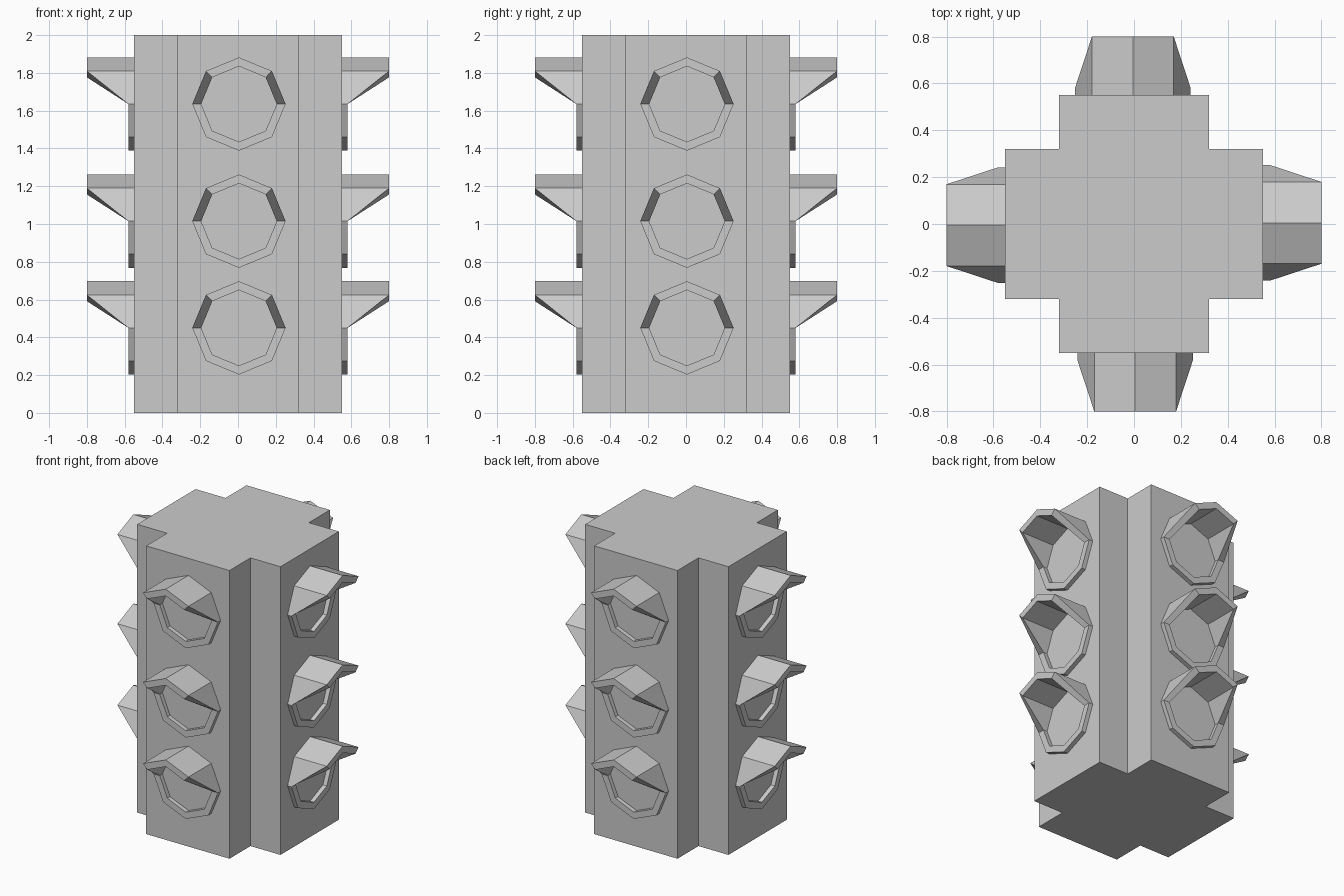
import bpy, bmesh
from math import sin, cos, pi
from mathutils import Matrix

if "Cube" in bpy.data.objects:
    bpy.data.objects.remove(bpy.data.objects["Cube"])

FACE, ARM = 0.55, 0.32        # body half width, half width of each cross arm
R_OUT, R_IN = 0.247, 0.2      # lamp rim radii


def make_object(name, bm):
    bmesh.ops.recalc_face_normals(bm, faces=bm.faces)
    mesh = bpy.data.meshes.new(name)
    bm.to_mesh(mesh)
    bm.free()
    obj = bpy.data.objects.new(name, mesh)
    bpy.context.collection.objects.link(obj)
    return obj


# Cross-shaped signal housing, one extruded profile
bm = bmesh.new()
profile = []
for q in range(4):
    c, s = round(cos(q * pi / 2)), round(sin(q * pi / 2))
    for x, y in ((FACE, -ARM), (FACE, ARM), (ARM, ARM)):
        profile.append(bm.verts.new((c * x - s * y, s * x + c * y, 0)))
base = bm.faces.new(profile)
ext = bmesh.ops.extrude_face_region(bm, geom=[base], use_keep_orig=True)
top = [v for v in ext["geom"] if isinstance(v, bmesh.types.BMVert)]
bmesh.ops.translate(bm, verts=top, vec=(0, 0, 2))
make_object("housing", bm)


# Octagonal lamp rim whose three top corners reach forward as a visor
def lamp_mesh():
    bm = bmesh.new()
    loops = []
    for radius, front in ((R_OUT, False), (R_OUT, True), (R_IN, True), (R_IN, False)):
        loop = []
        for i in range(8):
            a = i * pi / 4
            depth = FACE - 0.01
            if front:
                depth = 0.80 if i in (1, 2, 3) else 0.58
            loop.append(bm.verts.new((radius * cos(a) + 0.005, -depth, radius * sin(a))))
        loops.append(loop)
    for k in range(4):
        a, b = loops[k], loops[(k + 1) % 4]
        for i in range(8):
            j = (i + 1) % 8
            bm.faces.new((a[i], a[j], b[j], b[i]))
    return make_object("lamp_visor", bm)


# Three lamps on each of the four sides
first = lamp_mesh()
for side in range(4):
    for height in (0.45, 1.015, 1.635):
        obj = bpy.data.objects.new("lamp_visor", first.data)
        bpy.context.collection.objects.link(obj)
        obj.matrix_world = Matrix.Translation((0, 0, height)) @ Matrix.Rotation(side * pi / 2, 4, "Z")
bpy.data.objects.remove(first)
